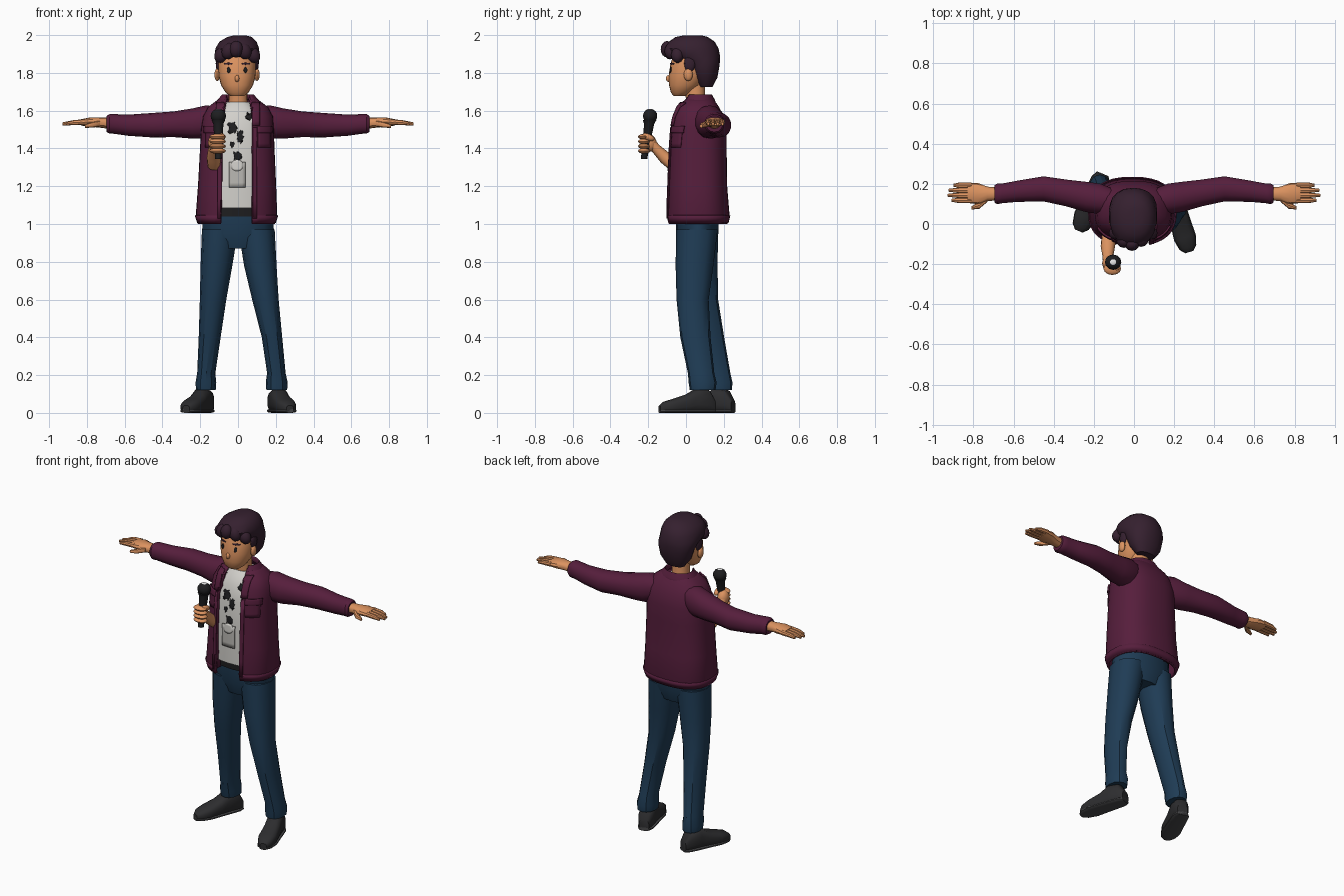
import bpy, bmesh, math, random
from mathutils import Vector, Matrix
from mathutils.bvhtree import BVHTree

random.seed(4)
cube = bpy.data.objects.get("Cube")
if cube:
    bpy.data.objects.remove(cube, do_unlink=True)
X, Y, Z = Vector((1, 0, 0)), Vector((0, 1, 0)), Vector((0, 0, 1))
parts = []


def material(name, hexcode):
    rgb = [int(hexcode[i:i + 2], 16) / 255 for i in (0, 2, 4)]
    lin = [c / 12.92 if c < 0.04 else ((c + 0.055) / 1.055) ** 2.4 for c in rgb]
    mat = bpy.data.materials.new(name)
    mat.diffuse_color = (*lin, 1)
    mat.use_nodes = True
    mat.node_tree.nodes["Principled BSDF"].inputs["Base Color"].default_value = (*lin, 1)
    return mat


burgundy = material("burgundy cloth", "561E3C")
denim = material("dark denim", "1F3C55")
skin = material("warm skin", "DC9360")
dark_hair = material("plum hair", "35202F")
leather = material("charcoal leather", "2D2D2F")
rubber = material("grey rubber", "48484A")
cotton = material("light cotton", "D2D0CB")
pouch_grey = material("pale grey", "BAB8B3")
black = material("soft black", "1E1E20")
white = material("white", "E8E8E8")


def finish(name, bm, mat, solid=0.0, recalc=True):
    if recalc:
        bmesh.ops.recalc_face_normals(bm, faces=bm.faces)
    mesh = bpy.data.meshes.new(name)
    bm.to_mesh(mesh)
    bm.free()
    mesh.materials.append(mat)
    ob = bpy.data.objects.new(name, mesh)
    bpy.context.scene.collection.objects.link(ob)
    if solid:
        mod = ob.modifiers.new("thickness", "SOLIDIFY")
        mod.thickness, mod.offset = abs(solid), (-1 if solid > 0 else 1)
    parts.append(ob)
    return ob


def loft(name, sections, mat, u=X, v=Y, power=2.2, sides=16, gaps=None, solid=0.0):
    """Skin rings of (x, y, z, radius_u, radius_v); gaps leaves the front open."""
    bm, rings = bmesh.new(), []
    for k, (x, y, z, ru, rv) in enumerate(sections):
        t0 = math.asin((gaps[k] / ru) ** (power / 2)) if gaps else 0
        count = sides + 1 if gaps else sides
        ring = []
        for i in range(count):
            t = t0 + (math.tau - 2 * t0) * i / sides
            s, c = math.sin(t), -math.cos(t)
            a = math.copysign(abs(s) ** (2 / power), s) * ru
            b = math.copysign(abs(c) ** (2 / power), c) * rv
            ring.append(bm.verts.new(Vector((x, y, z)) + u * a + v * b))
        rings.append(ring)
    for low, high in zip(rings, rings[1:]):
        n = len(low)
        for i in range(n - 1 if gaps else n):
            j = (i + 1) % n
            bm.faces.new((low[i], low[j], high[j], high[i]))
    if not gaps:
        bm.faces.new(rings[0][::-1])
        bm.faces.new(rings[-1])
    return finish(name, bm, mat, solid, recalc=not gaps)


def ball(name, centre, size, mat, tilt=0.0, axis="X"):
    bm = bmesh.new()
    m = Matrix.Translation(centre) @ Matrix.Rotation(tilt, 4, axis) @ Matrix.Diagonal((*size, 1))
    bmesh.ops.create_uvsphere(bm, u_segments=12, v_segments=8, radius=1, matrix=m)
    return finish(name, bm, mat)


def patch(name, target, cx, cz, w, h, mat, thick=0.003, rounded=True, jitter=0.0):
    """Thin plate laid onto the front of another part."""
    src = bmesh.new()
    src.from_mesh(target.data)
    tree = BVHTree.FromBMesh(src)
    src.free()
    bm = bmesh.new()
    bmesh.ops.create_grid(bm, x_segments=5, y_segments=5, size=1)
    missed = []
    for vert in bm.verts:
        a, b, _ = vert.co
        if rounded:
            a, b = a * math.sqrt(1 - b * b / 2), b * math.sqrt(1 - a * a / 2)
        x = cx + w * (a + random.uniform(-jitter, jitter))
        z = cz + h * (b + random.uniform(-jitter, jitter))
        hit = tree.ray_cast(Vector((x, -1, z)), Y)[0]
        if hit:
            vert.co = (x, hit.y - 0.002, z)
        else:
            missed.append(vert)
    bmesh.ops.delete(bm, geom=missed, context="VERTS")
    return finish(name, bm, mat, -thick, recalc=False)


# Trousers
loft("hips", [(0, .06, .87, .13, .085), (0, .06, .95, .192, .112),
              (0, .06, 1.07, .18, .115)], denim)
loft("left_leg", [(.205, .088, .12, .055, .068), (.205, .088, .16, .058, .074),
                  (.203, .08, .21, .049, .07), (.18, .05, .4, .054, .08),
                  (.145, .035, .6, .07, .085), (.118, .045, .78, .086, .1),
                  (.098, .058, .97, .096, .11)], denim, sides=12)
loft("right_leg", [(-.17, .175, .12, .052, .068), (-.17, .172, .16, .055, .074),
                   (-.168, .163, .21, .048, .072), (-.15, .125, .4, .058, .077),
                   (-.132, .085, .6, .07, .085), (-.114, .067, .78, .084, .1),
                   (-.095, .06, .97, .096, .11)], denim, sides=12)
loft("belt", [(0, .06, 1.04, .182, .122), (0, .06, 1.1, .182, .124)], black)

# Shoes, each lofted from heel to toe
for side, heel, toe in (("left", (.19, .15), (.275, -.14)), ("right", (-.155, .25), (-.275, -.035))):
    start, end = Vector((*heel, 0)), Vector((*toe, 0))
    across = (end - start).cross(Z).normalized()
    profile = [(0, .03, .07), (.1, .045, .12), (.32, .048, .135), (.5, .05, .1),
               (.75, .054, .075), (.92, .042, .06), (1, .02, .04)]
    for part, mat, grow, cap in (("shoe", leather, 1, 1), ("sole", rubber, 1.06, .022)):
        rows = []
        for f, wide, tall in profile:
            p, tall = start.lerp(end, f), min(tall, cap)
            rows.append((p.x, p.y, tall / 2, wide * grow, tall / 2))
        loft(side + "_" + part, rows, mat, across, Z, power=2.8, sides=14)

# Shirt with prints and pouch
shirt = loft("shirt", [(0, .055, 1.085, .178, .138), (0, .055, 1.3, .178, .138),
                       (0, .06, 1.48, .17, .135), (0, .06, 1.57, .13, .115),
                       (0, .06, 1.62, .09, .085), (0, .06, 1.645, .065, .06)],
             cotton, power=2.5, sides=24)
for cx, cz, w, h in ((-.03, 1.51, .024, .03), (.012, 1.46, .016, .035), (-.005, 1.36, .02, .026),
                     (.055, 1.57, .016, .018), (-.03, 1.42, .012, .018)):
    patch("shirt_print", shirt, cx, cz, w, h, black, jitter=.3)
patch("pouch", shirt, -.005, 1.26, .043, .068, pouch_grey, .009, rounded=False)
patch("pouch_flap", shirt, -.005, 1.31, .032, .03, cotton, .012)

# Open jacket
jacket = loft("jacket", [(-.008, .06, 1.0, .204, .158), (-.008, .063, 1.04, .216, .168),
                         (-.005, .06, 1.2, .207, .158), (-.004, .062, 1.4, .197, .153),
                         (-.003, .065, 1.5, .193, .15), (0, .065, 1.57, .185, .135),
                         (0, .063, 1.62, .158, .112), (0, .065, 1.65, .118, .088),
                         (0, .067, 1.672, .085, .068)],
              burgundy, power=2.5, sides=32, solid=.012,
              gaps=[.084, .082, .082, .08, .08, .076, .07, .064, .058])
loft("hem_band", [(-.008, .062, 1.005, .208, .163), (-.008, .063, 1.045, .221, .172)],
     burgundy, power=2.5, sides=32, solid=.01, gaps=[.086, .084])
loft("collar", [(0, .062, 1.615, .135, .105), (0, .066, 1.655, .11, .088),
                (0, .068, 1.685, .085, .07), (0, .064, 1.66, .07, .06)],
     burgundy, sides=20, solid=.008, gaps=[.085, .07, .06, .055])
for s in (-1, 1):
    patch("lapel", jacket, s * .092, 1.58, .02, .06, burgundy, .009, rounded=False)
    patch("front_placket", jacket, s * .092 - .004, 1.27, .011, .24, burgundy, .006, rounded=False)
    patch("chest_pocket", jacket, s * .138, 1.46, .034, .055, burgundy, .004, rounded=False)
    patch("chest_pocket_flap", jacket, s * .138, 1.5, .038, .018, burgundy, .009, rounded=False)

# Outstretched arms and hands
for s, side in ((-1, "right"), (1, "left")):
    sleeve = [(.1, .115, 1.55, .06, .07), (.17, .125, 1.54, .078, .088),
              (.24, .135, 1.532, .077, .08), (.34, .155, 1.528, .068, .068),
              (.45, .175, 1.523, .064, .065), (.58, .163, 1.523, .054, .056),
              (.66, .152, 1.53, .05, .052), (.68, .15, 1.53, .053, .052), (.695, .15, 1.53, .044, .043)]
    loft(side + "_sleeve", [(s * x, *r) for x, *r in sleeve], burgundy, Y, Z, sides=14)
    palm = [(.68, .15, 1.533, .032, .03), (.73, .15, 1.537, .036, .027),
            (.78, .152, 1.54, .053, .025), (.83, .155, 1.538, .05, .017)]
    loft(side + "_palm", [(s * x, *r) for x, *r in palm], skin, Y, Z, sides=12)
    for i, reach in enumerate((.91, .93, .925, .9)):
        y = .118 + i * .025
        finger = [(.81, y, 1.54, .014, .015), (.87, y, 1.537, .014, .013), (reach, y, 1.53, .007, .008)]
        loft(side + "_finger", [(s * x, *r) for x, *r in finger], skin, Y, Z, sides=8)
    thumb = [(.73, .125, 1.532, .015, .016), (.77, .093, 1.525, .017, .015), (.81, .08, 1.518, .008, .009)]
    loft(side + "_thumb", [(s * x, *r) for x, *r in thumb], skin, Y, Z, sides=8)

# Bent forearm with gripping hand
loft("bent_forearm", [(-.125, -.06, 1.31, .036, .036), (-.13, -.11, 1.35, .036, .034),
                      (-.13, -.16, 1.4, .027, .026), (-.125, -.19, 1.43, .03, .03)],
     skin, X, Vector((0, .7, .7)), sides=12)
ball("gripping_palm", (-.125, -.195, 1.43), (.034, .04, .048), skin, .3)
for i in range(4):
    ball("gripping_finger", (-.108, -.222, 1.387 + i * .025), (.044, .032, .015), skin)
ball("gripping_thumb", (-.085, -.2, 1.46), (.018, .035, .017), skin, -.4)

# Microphone, white on the crown
loft("microphone_handle", [(-.104, -.222, 1.345, .017, .017), (-.104, -.21, 1.43, .02, .02),
                           (-.104, -.195, 1.53, .027, .027), (-.104, -.193, 1.55, .036, .036)],
     black, power=2, sides=12)
head = ball("microphone_head", (-.104, -.19, 1.572), (.041, .038, .038), black)
head.data.materials.append(white)
for f in head.data.polygons:
    f.material_index = int(f.normal.z > .93)

# Head
loft("neck", [(0, .06, 1.58, .06, .055), (0, .05, 1.66, .05, .05), (0, .045, 1.74, .052, .055)], skin)
face = loft("face", [(-.005, -.035, 1.678, .036, .03), (-.005, -.025, 1.695, .06, .055),
                     (-.005, -.005, 1.735, .085, .085), (-.005, .01, 1.785, .098, .102),
                     (-.005, .022, 1.85, .101, .104), (-.005, .03, 1.91, .09, .09)], skin, sides=24)
ball("nose", (-.005, -.092, 1.77), (.012, .014, .018), skin)
for s, side in ((-1, "right"), (1, "left")):
    ball(side + "_ear", (s * .105 - .005, .012, 1.79), (.015, .024, .033), skin)
    patch(side + "_eye", face, s * .044 - .005, 1.815, .009, .015, black)
    patch(side + "_brow", face, s * .045 - .005, 1.848, .022, .005, dark_hair)

# Swept hair
loft("hair", [(0, .105, 1.725, .06, .035), (0, .1, 1.775, .097, .066),
              (0, .092, 1.83, .11, .084), (-.004, .08, 1.865, .117, .1),
              (-.005, .045, 1.89, .121, .135), (-.004, .03, 1.93, .117, .142),
              (0, .03, 1.965, .1, .122), (.008, .03, 1.99, .066, .085),
              (.01, .035, 1.999, .03, .045)], dark_hair, sides=18)
for x, y, z, turn in ((-.088, -.045, 1.895, .5), (-.05, -.085, 1.915, .35), (-.01, -.1, 1.925, .1),
                      (.035, -.08, 1.915, -.3), (.08, -.045, 1.895, -.5)):
    ball("front_lock", (x, y, z), (.036, .034, .044), dark_hair, turn, "Y")
for s in (-1, 1):
    ball("sideburn", (s * .1 - .004, .02, 1.85), (.014, .03, .045), dark_hair)

# Smooth shading with crisp folds
bpy.ops.object.select_all(action="DESELECT")
for ob in parts:
    ob.select_set(True)
bpy.context.view_layer.objects.active = parts[0]
bpy.ops.object.shade_smooth_by_angle(angle=math.radians(35))
